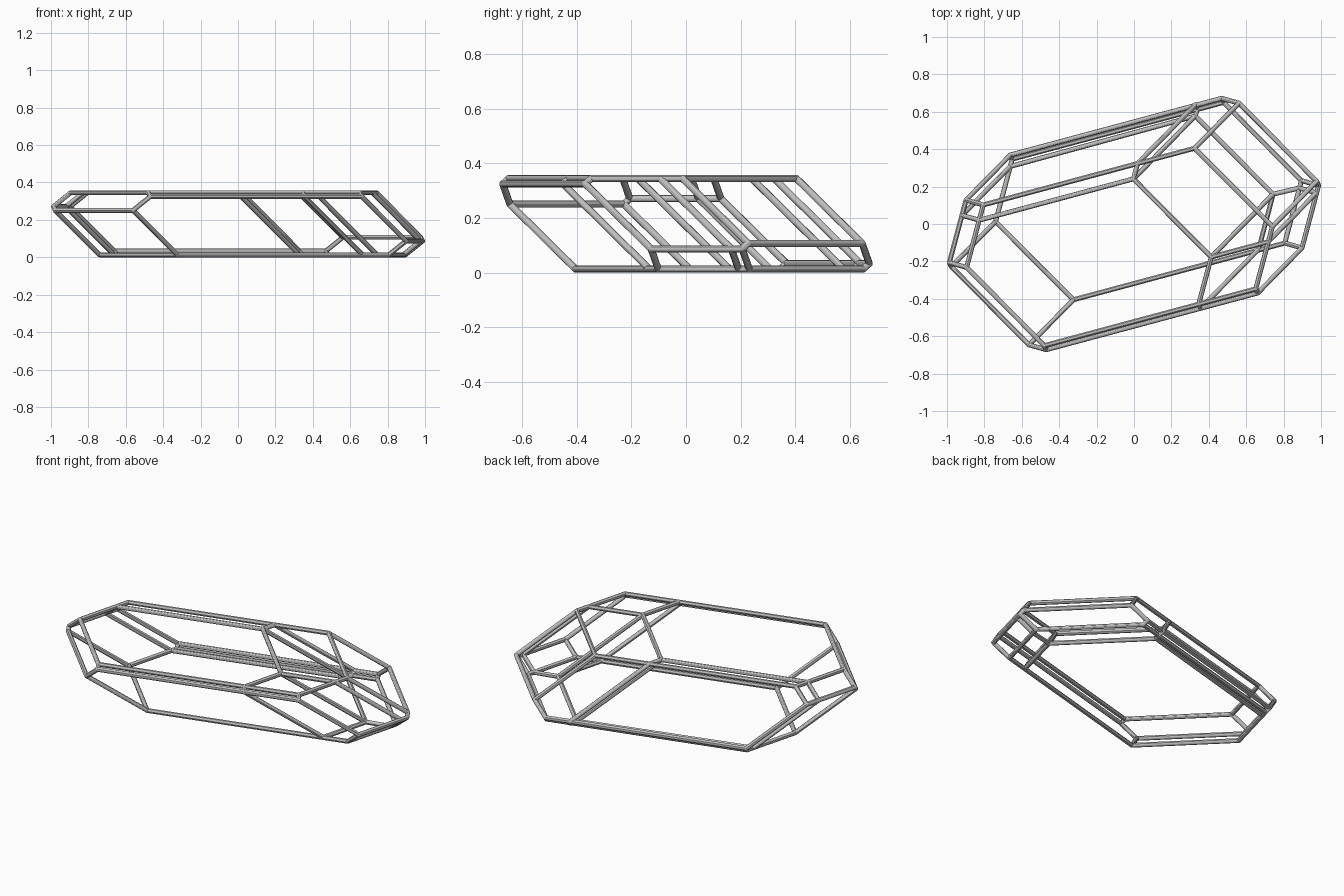
import bpy, bmesh
from itertools import permutations
from mathutils import Vector as V

if "Cube" in bpy.data.objects:
    bpy.data.objects.remove(bpy.data.objects["Cube"])

RADIUS = 0.013
LIFT = V((0, 0, 0.179))

# Edge directions of the skewed fourteen-sided cell
a = V((1.130, 0.303, 0))
b = V((0.092, -0.026, 0.074))
c = V((0.416, -0.418, 0))
d = V((-0.089, -0.334, 0))
e = V((0.237, 0.241, -0.238))
f = V((0.01, -0.022, -0.02))
PAIRS = {(1, 2): a, (1, 3): c, (2, 3): d, (1, 4): b, (2, 4): -e, (3, 4): -f}


def corner(order):
    """Corner of the cell for one ordering of the four digits."""
    p = V((0, 0, 0))
    for (i, j), g in PAIRS.items():
        p += g * (0.5 if order.index(i) < order.index(j) else -0.5)
    return p


gray = bpy.data.materials.new("steel_gray")
gray.diffuse_color = (0.52, 0.52, 0.52, 1)
gray.use_nodes = True
gray.node_tree.nodes["Principled BSDF"].inputs["Base Color"].default_value = gray.diffuse_color


def frame(name, segments):
    """Round bars along the segments, with a ball at each joint."""
    bm = bmesh.new()
    joints = {}
    for p, q in segments:
        axis = q - p
        m = axis.to_track_quat('Z', 'Y').to_matrix().to_4x4()
        m.translation = (p + q) / 2 + LIFT
        bmesh.ops.create_cone(bm, cap_ends=True, segments=12, radius1=RADIUS,
                              radius2=RADIUS, depth=axis.length, matrix=m)
        for v in (p, q):
            joints[tuple(round(t, 3) for t in v)] = v
    for v in joints.values():
        geo = bmesh.ops.create_uvsphere(bm, u_segments=12, v_segments=8, radius=RADIUS)
        bmesh.ops.translate(bm, verts=geo["verts"], vec=v + LIFT)
    mesh = bpy.data.meshes.new(name)
    bm.to_mesh(mesh)
    bm.free()
    mesh.materials.append(gray)
    ob = bpy.data.objects.new(name, mesh)
    bpy.context.collection.objects.link(ob)
    bpy.context.view_layer.objects.active = ob
    ob.select_set(True)
    bpy.ops.object.shade_smooth_by_angle()
    ob.select_set(False)


# Outer cell: corners whose orderings differ by one neighbouring swap are joined
outer = []
for o in permutations((1, 2, 3, 4)):
    for i in range(3):
        if o[i] < o[i + 1]:
            s = list(o)
            s[i], s[i + 1] = s[i + 1], s[i]
            outer.append((corner(o), corner(tuple(s))))
frame("outer_cell_frame", outer)

# Inner dividers: chains of bars that split the cell
full, back, end = 0.332 / 0.238, 0.312 / 0.238, 0.258 / 0.238
left_top = corner((3, 2, 1, 4)) + 0.245 * d
left_mid = left_top - b
left_low = left_mid + end * e
hub_top = left_top + 0.73 * a
hub_low = hub_top + full * e
back_top = hub_top - 0.245 * d
back_mid = back_top + back * e
back_low = back_mid + f
hub2_top = hub_top + c
hub2_low = hub_low + c
front_top = hub2_top + 0.755 * d
front_mid = front_top + f
front_low = front_mid + back * e
right_top = hub2_top + 0.27 * a
right_mid = right_top + end * e
right_low = right_mid - b


def chain(*pts):
    return list(zip(pts, pts[1:]))


inner = chain(hub_top, left_top, left_mid, left_low, hub_low)
inner += chain(hub_top, back_top, back_mid, back_low, hub_low)
inner += chain(hub2_top, front_top, front_mid, front_low, hub2_low)
inner += chain(hub2_top, right_top, right_mid, right_low, hub2_low)
inner += chain(hub2_low, hub_low, hub_top, hub2_top, hub2_low)
frame("inner_divider_frame", inner)
